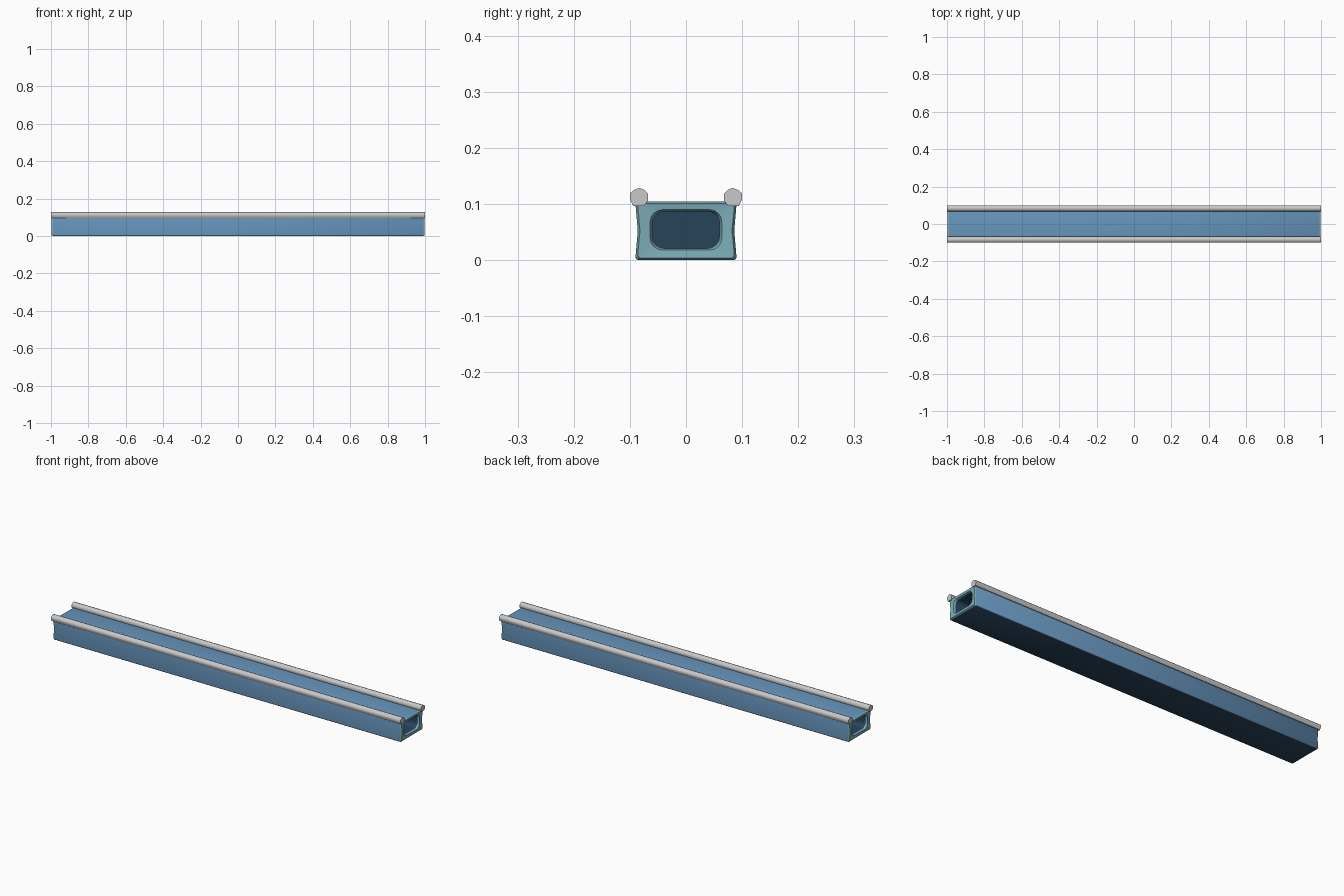
import bpy, bmesh, math

if "Cube" in bpy.data.objects:
    bpy.data.objects.remove(bpy.data.objects["Cube"])


def material(name, rgb):
    m = bpy.data.materials.new(name)
    m.diffuse_color = (*rgb, 1)
    m.use_nodes = True
    m.node_tree.nodes["Principled BSDF"].inputs["Base Color"].default_value = m.diffuse_color
    return m


blue = material("beam blue", (0.14, 0.31, 0.52))
teal = material("end teal", (0.20, 0.42, 0.48))
dark = material("dark navy", (0.02, 0.055, 0.10))
grey = material("rail grey", (0.58, 0.58, 0.58))


def finish(name, bm, mats, angle):
    bmesh.ops.recalc_face_normals(bm, faces=bm.faces)
    me = bpy.data.meshes.new(name)
    bm.to_mesh(me)
    bm.free()
    for m in mats:
        me.materials.append(m)
    ob = bpy.data.objects.new(name, me)
    bpy.context.collection.objects.link(ob)
    bpy.ops.object.select_all(action='DESELECT')
    ob.select_set(True)
    bpy.context.view_layer.objects.active = ob
    bpy.ops.object.shade_smooth_by_angle(angle=math.radians(angle))
    return ob


def section(w, z0, z1, r, pinch=0.0, n=4):
    """Rounded rectangle in y-z; the upright sides are pulled in by pinch."""
    pts = []
    corners = [(w - r, z1 - r), (r - w, z1 - r), (r - w, z0 + r), (w - r, z0 + r)]
    for k, (cy, cz) in enumerate(corners):
        for i in range(n + 1):
            a = math.radians(90 * k + 90 * i / n)
            pts.append((cy + r * math.cos(a), cz + r * math.sin(a)))
        if k == 1:
            pts.append((-w + pinch, (z0 + z1) / 2))
        if k == 3:
            pts.append((w - pinch, (z0 + z1) / 2))
    return pts


def ring(bm, x, pts):
    return [bm.verts.new((x, y, z)) for y, z in pts]


def bridge(bm, a, b, mat):
    n = len(a)
    for i in range(n):
        f = bm.faces.new((a[i], a[(i + 1) % n], b[(i + 1) % n], b[i]))
        f.material_index = mat


# Hollow beam: outer skin, softened end rims and a long pocket from each end
outer = section(0.09, 0.0, 0.105, 0.006, 0.004)
rim = section(0.086, 0.004, 0.101, 0.006, 0.004)
lip = section(0.064, 0.018, 0.090, 0.022)
hole = section(0.060, 0.021, 0.087, 0.022)
bm = bmesh.new()
skins = []
for s in (-1, 1):
    loops = [ring(bm, s * x, p) for x, p in
             ((0.990, outer), (0.996, rim), (0.994, lip), (0.985, hole), (0.02, hole))]
    for k, mat in enumerate((1, 1, 1, 2)):
        bridge(bm, loops[k], loops[k + 1], mat)
    bm.faces.new(loops[-1]).material_index = 2
    skins.append(loops[0])
bridge(bm, skins[0], skins[1], 0)
bm.normal_update()
for f in bm.faces:
    # Dark underside
    if f.calc_center_median().z < 0.001:
        f.material_index = 2
finish("hollow_beam", bm, (blue, teal, dark), 40)

# Two rails along the top edges
half_rail = [(0.068, 0.106), (0.068, 0.119), (0.074, 0.125), (0.083, 0.129),
             (0.093, 0.125), (0.100, 0.119), (0.100, 0.108), (0.094, 0.097), (0.075, 0.097)]
for s, name in ((-1, "front_rail"), (1, "back_rail")):
    bm = bmesh.new()
    pts = [(s * y, z) for y, z in half_rail]
    a, b = ring(bm, -1.0, pts), ring(bm, 1.0, pts)
    bridge(bm, a, b, 0)
    bm.faces.new(a)
    bm.faces.new(b)
    finish(name, bm, (grey,), 50)
